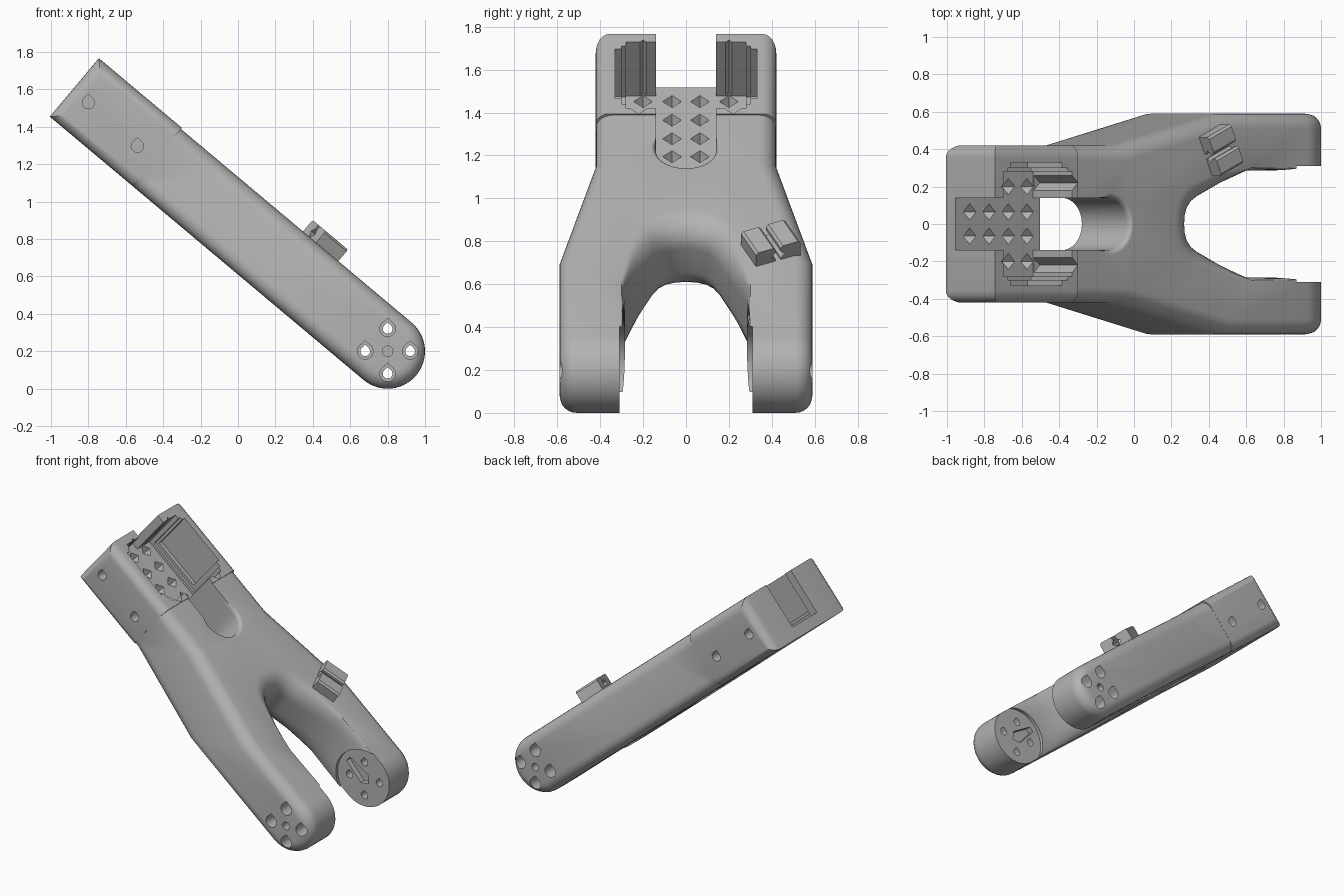
import bpy, bmesh, math
from mathutils import Matrix, Vector

cube = bpy.data.objects.get("Cube")
if cube:
    bpy.data.objects.remove(cube)

TILT = math.radians(40)      # arm is modelled flat, then tilted about its pivot
R = 0.2                      # half thickness and tip radius
END, STEP = -2.19, -1.61     # far end and edge of the raised end block

grey = bpy.data.materials.new("plain grey")
grey.use_nodes = True
grey.diffuse_color = (0.45, 0.45, 0.45, 1)
grey.node_tree.nodes["Principled BSDF"].inputs["Base Color"].default_value = (0.45, 0.45, 0.45, 1)


def make_object(name, bm):
    bmesh.ops.recalc_face_normals(bm, faces=bm.faces)
    mesh = bpy.data.meshes.new(name)
    bm.to_mesh(mesh)
    bm.free()
    mesh.materials.append(grey)
    ob = bpy.data.objects.new(name, mesh)
    bpy.context.scene.collection.objects.link(ob)
    return ob


def loft(bm, loops):
    """Skin closed loops of equal length and cap both ends."""
    rings = [[bm.verts.new(p) for p in loop] for loop in loops]
    for a, b in zip(rings, rings[1:]):
        for i in range(len(a)):
            j = (i + 1) % len(a)
            bm.faces.new((a[i], a[j], b[j], b[i]))
    bm.faces.new(rings[0])
    bm.faces.new(rings[-1])


def side_prism(bm, pts, y0, y1):
    loft(bm, [[(s, y, n) for s, n in pts] for y in (y0, y1)])


def plan_prism(bm, pts, n0, n1):
    loft(bm, [[(s, y, n) for s, y in pts] for n in (n0, n1)])


def box(bm, lo, hi):
    plan_prism(bm, [(lo[0], lo[1]), (hi[0], lo[1]), (hi[0], hi[1]), (lo[0], hi[1])], lo[2], hi[2])


def circle(cx, cy, r, count=24):
    return [(cx + r * math.cos(i * math.tau / count), cy + r * math.sin(i * math.tau / count))
            for i in range(count)]


def teardrop(cx, cy, r):
    up = math.pi / 2 + TILT
    pts = [(cx + 1.35 * r * math.cos(up), cy + 1.35 * r * math.sin(up))]
    for i in range(17):
        a = up + math.pi / 4 + i * math.pi * 1.5 / 16
        pts.append((cx + r * math.cos(a), cy + r * math.sin(a)))
    return pts


def mirrored(half):
    """Full outline from a half outline that starts on the centre line."""
    return [(s, -y) for s, y in reversed(half[1:])] + half


def flared(bm, inner, outer, n0, n1, fillet, both):
    """Cutter whose outline flares from inner to outer with a round rim."""
    def ring(t, n):
        return [(a[0] + t * (b[0] - a[0]), a[1] + t * (b[1] - a[1]), n) for a, b in zip(inner, outer)]
    up = [(1 - math.cos(k * math.pi / 16), n1 - fillet + fillet * math.sin(k * math.pi / 16))
          for k in range(9)]
    levels = up + [(1, n1 + 0.1)]
    if both:
        low = [(t, n0 + n1 - n) for t, n in reversed(levels)]
    else:
        low = [(0, n0 - 0.1)]
    loft(bm, [ring(t, n) for t, n in low + levels])


def boolean(target, bm, operation="DIFFERENCE"):
    tool = make_object("cutter", bm)
    tool.hide_render = True
    mod = target.modifiers.new("cut", "BOOLEAN")
    mod.object, mod.operation, mod.solver = tool, operation, "EXACT"
    bpy.context.view_layer.update()
    graph = bpy.context.evaluated_depsgraph_get()
    mesh = bpy.data.meshes.new_from_object(target.evaluated_get(graph))
    target.modifiers.clear()
    target.data = mesh
    bpy.data.objects.remove(tool)


# Main body: straight neck, slanted flare, wide part ending in a round tip
bm = bmesh.new()
stations = [(-2.1, 0, 0.42), (-1.43, 0.85, 0.42), (-0.72, 0.85, 0.59), (0, 0, 0.59)]
sides = []
for sign in (-1, 1):
    top = [bm.verts.new((s + k * R, sign * w, R)) for s, k, w in stations]
    low = [bm.verts.new((s - k * R, sign * w, -R)) for s, k, w in stations]
    arc = [bm.verts.new((R * math.cos(a), sign * 0.59, R * math.sin(a)))
           for a in (math.pi / 2 - i * math.pi / 24 for i in range(1, 24))]
    for i in range(3):
        bm.faces.new((top[i], top[i + 1], low[i + 1], low[i]))
    bm.faces.new([top[3]] + arc + [low[3]])
    sides.append(top + arc + low[::-1])
right, left = sides
for i in range(len(right)):
    j = (i + 1) % len(right)
    bm.faces.new((right[i], right[j], left[j], left[i]))
rim = [bm.edges.get((loop[i], loop[i + 1])) for loop in sides for i in range(len(loop) - 1)]
bmesh.ops.recalc_face_normals(bm, faces=bm.faces)
bmesh.ops.bevel(bm, geom=rim, offset=0.08, segments=6, profile=0.5, affect="EDGES")
body = make_object("forked_arm", bm)

# Raised block on the far end
bm = bmesh.new()
box(bm, (END, -0.421, -R), (STEP, 0.421, 0.208))
edges = [e for e in bm.edges if abs(e.verts[0].co.y - e.verts[1].co.y) < 0.01
         and not (abs(e.verts[0].co.x - STEP) < 0.01 and abs(e.verts[1].co.x - STEP) < 0.01)]
bmesh.ops.recalc_face_normals(bm, faces=bm.faces)
bmesh.ops.bevel(bm, geom=edges, offset=0.065, segments=6, profile=0.5, affect="EDGES")
boolean(body, bm, "UNION")

# Fork opening with a wide round rim at the crotch
inner = [(-0.79, 0), (-0.788, 0.04), (-0.775, 0.08), (-0.745, 0.115), (-0.7, 0.143),
         (-0.55, 0.212), (-0.38, 0.285), (0.4, 0.285)]
outer = [(-0.93, 0), (-0.923, 0.07), (-0.9, 0.13), (-0.86, 0.18), (-0.8, 0.215),
         (-0.62, 0.268), (-0.39, 0.305), (0.4, 0.286)]
bm = bmesh.new()
flared(bm, mirrored(inner), mirrored(outer), -R, R, 0.13, True)
boolean(body, bm)

# Slot through the neck with a round end
def slot(r):
    arc = [(-1.38 + r * math.cos(a), r * math.sin(a)) for a in (i * math.pi / 16 for i in range(9))]
    return mirrored(arc + [(-1.45, 0.14), (-1.6, 0.14)])
bm = bmesh.new()
flared(bm, slot(0.14), slot(0.165), -R, R, 0.03, False)
boolean(body, bm)

# Open channel between the cheeks, leaving a thin floor
FLOOR = -0.12
bm = bmesh.new()
box(bm, (END - 0.2, -0.14, FLOOR), (-1.5, 0.14, 0.4))
boolean(body, bm)

# Pockets in both cheeks, with a narrower deeper step and corner grooves
for lo, hi in (((-2.13, 0.1, FLOOR), (-1.65, 0.28, 0.4)),
               ((-2.08, 0.1, FLOOR + 0.04), (-1.72, 0.33, 0.4)),
               ((-2.1, 0.1, FLOOR + 0.02), (-1.68, 0.3, 0.4))):
    bm = bmesh.new()
    for m in (1, -1):
        box(bm, (lo[0], min(m * lo[1], m * hi[1]), lo[2]), (hi[0], max(m * lo[1], m * hi[1]), hi[2]))
    boolean(body, bm)
bm = bmesh.new()
for m in (1, -1):
    plan_prism(bm, circle(-1.65, m * 0.22, 0.04, 4), FLOOR + 0.01, 0.4)
    plan_prism(bm, circle(-2.13, m * 0.2, 0.015, 4), FLOOR + 0.01, 0.4)
boolean(body, bm)

# Grid of pointed pits in the floor
bm = bmesh.new()
for s in (-2.09, -1.955, -1.82, -1.69):
    for y in (-0.2, -0.065, 0.065, 0.2):
        bmesh.ops.create_cone(bm, cap_ends=True, segments=4, radius1=0.006, radius2=0.05, depth=0.07,
                              matrix=Matrix.Translation((s, y, FLOOR - 0.025)))
boolean(body, bm)

# Round recess and horn groove on the inner faces of the fork
bm = bmesh.new()
side_prism(bm, circle(0, 0, 0.215, 48), -0.31, 0.31)
boolean(body, bm)
horn = [(-0.17, -0.02), (0, -0.045), (0.045, 0), (0, 0.045), (-0.17, 0.02)]
bm = bmesh.new()
side_prism(bm, horn, -0.35, 0.35)
boolean(body, bm)

# Screw holes: a ring through the tips, a centre hole, and two on each cheek
ring = [(0.12 * math.cos(a), 0.12 * math.sin(a))
        for a in (TILT + i * math.pi / 2 for i in range(4))]
bm = bmesh.new()
for s, n in ring:
    side_prism(bm, teardrop(s, n, 0.026), -0.7, 0.7)
boolean(body, bm)
bm = bmesh.new()
for m in (1, -1):
    for s, n in ring:
        side_prism(bm, teardrop(s, n, 0.042), m * 0.42, m * 0.7)
    side_prism(bm, circle(0, 0, 0.028, 16), m * 0.46, m * 0.7)
    for s, n in ((-2.08, -0.01), (-1.73, -0.02)):
        side_prism(bm, teardrop(s, n, 0.033), m * 0.35, m * 0.7)
boolean(body, bm)

# Cable clip: two jaws on the left prong with a bore between them
bm = bmesh.new()
for y in (-0.063, 0.063):
    box(bm, (-0.085, y - 0.05, -0.04), (0.085, y + 0.05, 0.085))
bmesh.ops.recalc_face_normals(bm, faces=bm.faces)
long_edges = [e for e in bm.edges if abs(e.verts[0].co.x - e.verts[1].co.x) > 0.1
              and e.verts[0].co.z > 0]
bmesh.ops.bevel(bm, geom=long_edges, offset=0.012, segments=1, affect="EDGES")
clip = make_object("cable_clip", bm)
bm = bmesh.new()
loft(bm, [[(x, y, z + 0.035) for y, z in circle(0, 0, 0.034, 4)] for x in (-0.2, 0.2)])
boolean(clip, bm)
clip.data.transform(Matrix.Translation((-0.635, 0.395, R - 0.005)) @ Matrix.Rotation(math.radians(24), 4, "Z"))

# Tilt everything into place and smooth the rounded areas
place = Matrix.Translation((0.8, 0, R)) @ Matrix.Rotation(TILT, 4, "Y")
for ob in (body, clip):
    ob.data.transform(place)
    ob.data.materials.clear()
    ob.data.materials.append(grey)
    bpy.ops.object.select_all(action="DESELECT")
    ob.select_set(True)
    bpy.context.view_layer.objects.active = ob
    bpy.ops.object.shade_smooth_by_angle(angle=math.radians(25))
